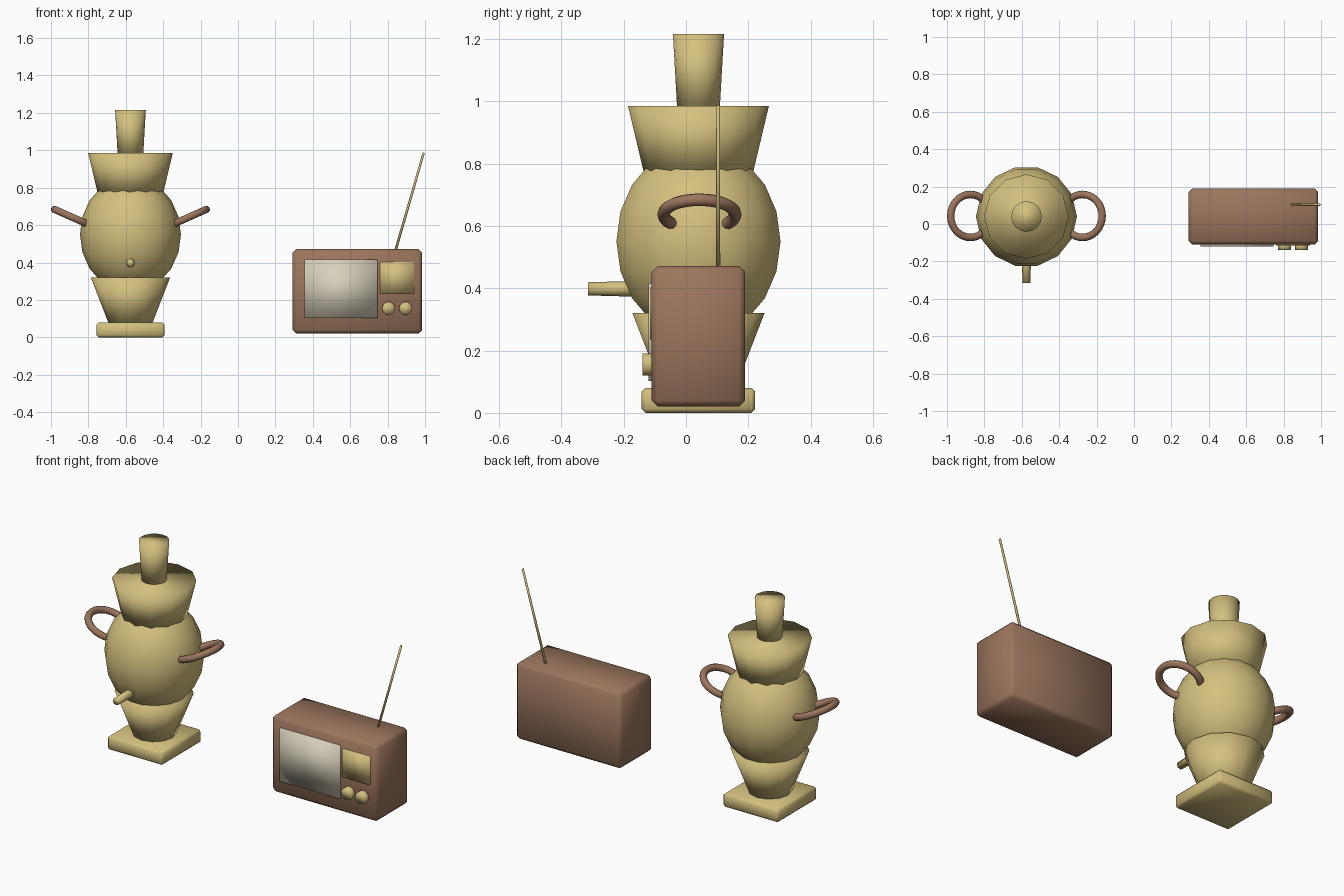
import bpy
import bmesh
from math import radians, pi
from mathutils import Matrix, Vector

if "Cube" in bpy.data.objects:
    bpy.data.objects.remove(bpy.data.objects["Cube"], do_unlink=True)


def material(name, rgb):
    mat = bpy.data.materials.new(name)
    mat.use_nodes = True
    mat.diffuse_color = (*rgb, 1)
    mat.node_tree.nodes["Principled BSDF"].inputs["Base Color"].default_value = (*rgb, 1)
    return mat


BRASS = material("brass yellow", (0.66, 0.53, 0.21))
WOOD = material("wood brown", (0.33, 0.18, 0.11))
GLASS = material("pale screen", (0.68, 0.63, 0.50))


def finish(name, bm, mat):
    """Turn a bmesh into a softly shaded object."""
    bmesh.ops.recalc_face_normals(bm, faces=bm.faces)
    for face in bm.faces:
        face.smooth = True
    mesh = bpy.data.meshes.new(name)
    bm.to_mesh(mesh)
    bm.free()
    mesh.materials.append(mat)
    obj = bpy.data.objects.new(name, mesh)
    bpy.context.collection.objects.link(obj)
    return obj


def box(name, low, high, mat, bevel=0):
    low, high = Vector(low), Vector(high)
    bm = bmesh.new()
    place = Matrix.Translation((low + high) / 2) @ Matrix.Diagonal((*(high - low), 1))
    bmesh.ops.create_cube(bm, size=1, matrix=place)
    if bevel:
        bmesh.ops.bevel(bm, geom=bm.edges[:], offset=bevel, segments=1, affect='EDGES')
    return finish(name, bm, mat)


def rod(name, start, end, r1, r2, sides, mat):
    """Capped tapered cylinder between two points."""
    start, end = Vector(start), Vector(end)
    axis = end - start
    turn = axis.to_track_quat('Z', 'Y').to_matrix().to_4x4()
    bm = bmesh.new()
    bmesh.ops.create_cone(bm, cap_ends=True, segments=sides, radius1=r1, radius2=r2,
                          depth=axis.length,
                          matrix=Matrix.Translation((start + end) / 2) @ turn)
    return finish(name, bm, mat)


# Urn: square foot, flared stem, rounded belly, flared crown and chimney
UX, UY = -0.575, 0.04
box("urn_foot", (UX - 0.182, UY - 0.182, 0), (UX + 0.182, UY + 0.182, 0.08), BRASS, 0.012)
for name, z1, z2, r1, r2, sides in (
        ("urn_stem", 0.07, 0.32, 0.115, 0.212, 12),
        ("urn_crown", 0.77, 0.985, 0.175, 0.226, 12),
        ("urn_chimney", 0.97, 1.215, 0.068, 0.082, 16)):
    rod(name, (UX, UY, z1), (UX, UY, z2), r1, r2, sides, BRASS)

bm = bmesh.new()
bmesh.ops.create_uvsphere(
    bm, u_segments=14, v_segments=10, radius=1,
    matrix=Matrix.Translation((UX, UY, 0.55))
    @ Matrix.Diagonal((0.27, 0.27, 0.31, 1)) @ Matrix.Rotation(pi / 2, 4, 'Z'))
finish("urn_belly", bm, BRASS)

# Tap
rod("urn_tap", (UX, -0.1, 0.398), (UX, -0.315, 0.398), 0.027, 0.021, 8, BRASS)

# Ring handles tilted up and away from the belly
for side, name in ((1, "left_handle"), (-1, "right_handle")):
    bpy.ops.mesh.primitive_torus_add(
        location=(UX + side * 0.3, UY + 0.003, 0.637), rotation=(0, -side * radians(24), 0),
        major_radius=0.115, minor_radius=0.02, major_segments=32, minor_segments=10)
    handle = bpy.context.object
    handle.name = name
    handle.data.materials.append(WOOD)
    bpy.ops.object.shade_smooth()

# Receiver: wooden case, screen, dial panel, two knobs and an aerial
box("receiver_case", (0.292, -0.11, 0.02), (0.985, 0.19, 0.472), WOOD, 0.02)
box("receiver_screen", (0.355, -0.12, 0.103), (0.745, -0.1, 0.415), GLASS)
box("receiver_dial_panel", (0.76, -0.116, 0.235), (0.94, -0.1, 0.402), BRASS)
for x, name in ((0.805, "right_knob"), (0.896, "left_knob")):
    rod(name, (x, -0.1, 0.155), (x, -0.14, 0.155), 0.035, 0.035, 16, BRASS)
rod("receiver_aerial", (0.838, 0.103, 0.45), (0.993, 0.103, 0.987), 0.007, 0.006, 8, BRASS)
